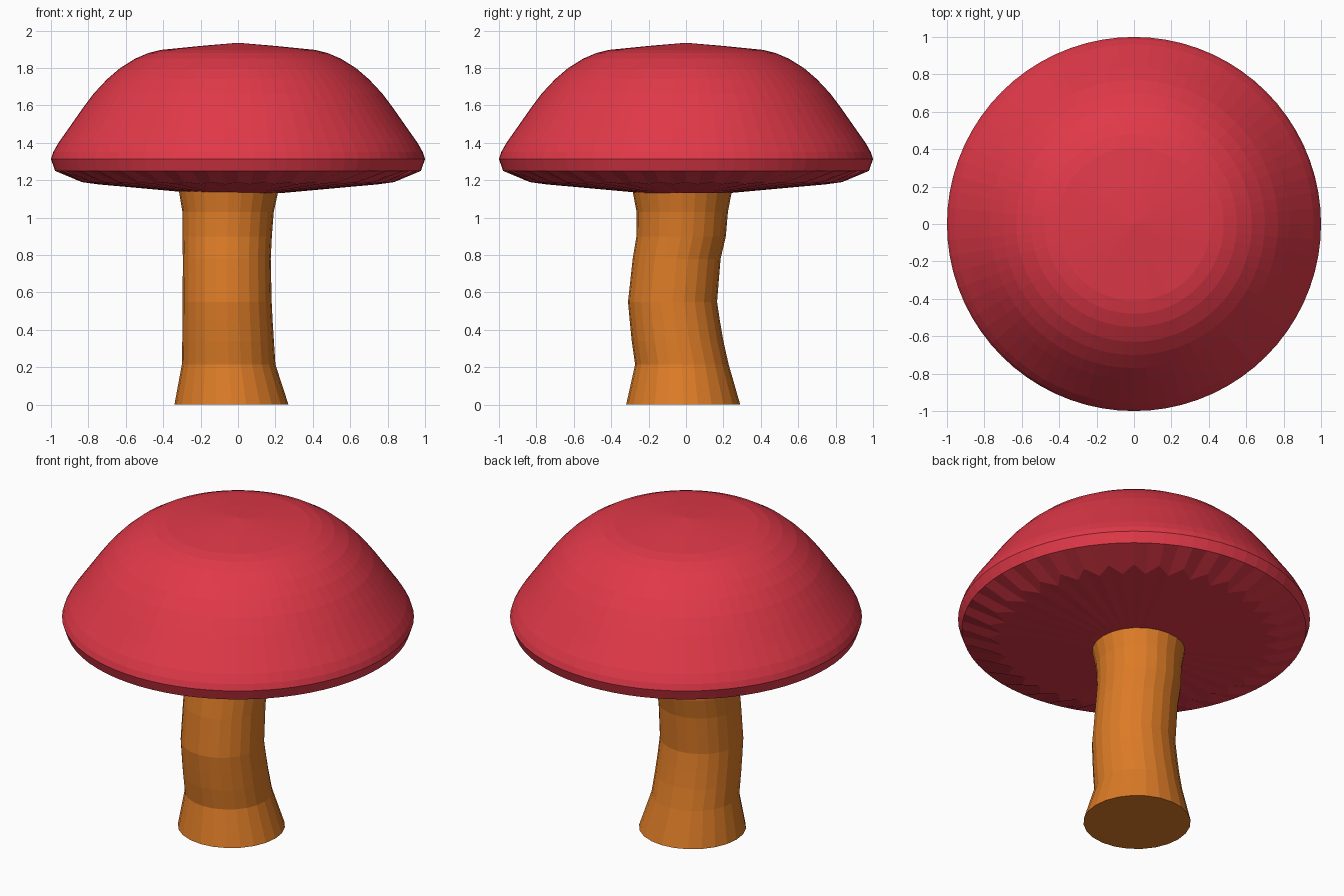
import bpy, bmesh
from math import cos, sin, tau

if "Cube" in bpy.data.objects:
    bpy.data.objects.remove(bpy.data.objects["Cube"])


def ring(bm, n, radius, z, cx=0.0, cy=0.0, inner=None):
    """Ring of n vertices; odd vertices may use a different (radius, z)."""
    verts = []
    for i in range(n):
        r, h = (inner if inner and i % 2 else (radius, z))
        a = tau * i / n
        verts.append(bm.verts.new((cx + r * cos(a), cy + r * sin(a), h)))
    return verts


def bridge(bm, low, high):
    n = len(low)
    for i in range(n):
        j = (i + 1) % n
        bm.faces.new((low[i], low[j], high[j], high[i]))


def fan(bm, verts, z):
    tip = bm.verts.new((0, 0, z))
    for i, v in enumerate(verts):
        bm.faces.new((v, verts[(i + 1) % len(verts)], tip))


def finish(bm, name, color):
    bmesh.ops.recalc_face_normals(bm, faces=bm.faces)
    mesh = bpy.data.meshes.new(name)
    bm.to_mesh(mesh)
    bm.free()
    mat = bpy.data.materials.new(name + "_color")
    mat.diffuse_color = color
    mat.use_nodes = True
    mat.node_tree.nodes["Principled BSDF"].inputs["Base Color"].default_value = mat.diffuse_color
    mesh.materials.append(mat)
    obj = bpy.data.objects.new(name, mesh)
    bpy.context.collection.objects.link(obj)


# Cap: turned dome with a pleated underside
SEG = 72
dome = [(0.978, 1.25), (1.0, 1.313), (0.988, 1.35), (0.96, 1.40), (0.90, 1.485),
        (0.83, 1.585), (0.77, 1.665), (0.70, 1.74), (0.63, 1.80), (0.55, 1.85),
        (0.48, 1.88), (0.41, 1.897), (0.20, 1.918)]
bm = bmesh.new()
under = ring(bm, SEG, 0.25, 1.133)
pleat = ring(bm, SEG, 0.835, 1.19, inner=(0.75, 1.178))
rings = [under, pleat] + [ring(bm, SEG, r, z) for r, z in dome]
for a, b in zip(rings, rings[1:]):
    bridge(bm, a, b)
fan(bm, under, 1.133)
fan(bm, rings[-1], 1.935)
finish(bm, "cap", (0.75, 0.04, 0.065, 1))

# Stem: slightly bent tube, each ring given as z, radius, centre x, centre y
path = [(0, 0.305, -0.035, -0.015), (0.215, 0.25, -0.05, -0.022),
        (0.34, 0.245, -0.053, -0.045), (0.45, 0.241, -0.056, -0.06),
        (0.55, 0.238, -0.058, -0.072), (0.78, 0.235, -0.06, -0.05),
        (0.90, 0.239, -0.058, -0.026), (1.03, 0.244, -0.053, -0.02),
        (1.15, 0.267, -0.05, -0.02)]
bm = bmesh.new()
rings = [ring(bm, 24, r, z, x, y) for z, r, x, y in path]
for a, b in zip(rings, rings[1:]):
    bridge(bm, a, b)
bm.faces.new(rings[0])
bm.faces.new(rings[-1])
finish(bm, "stem", (0.72, 0.2, 0.02, 1))
